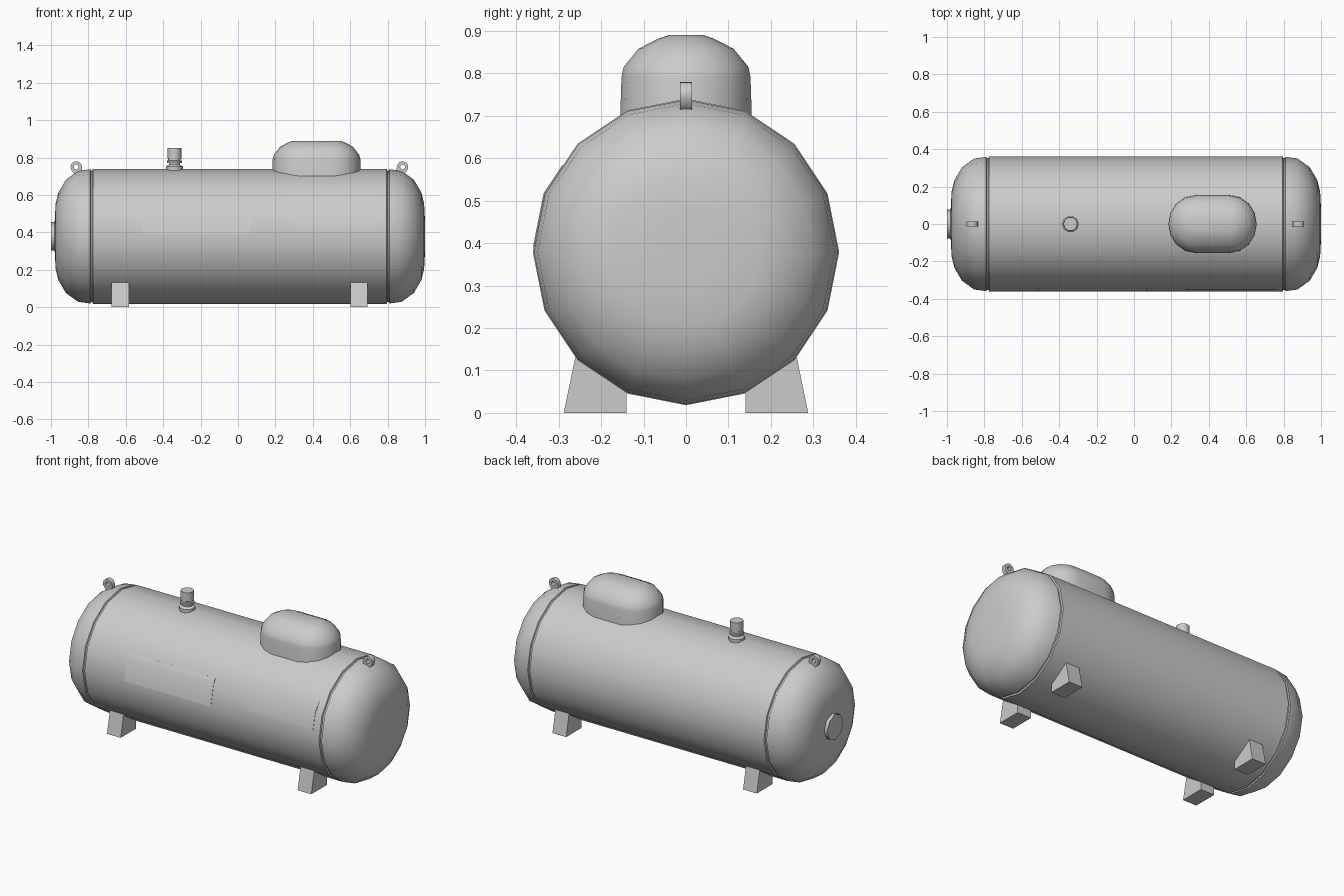
import bpy, bmesh, math
from mathutils import Vector, Matrix

if "Cube" in bpy.data.objects:
    bpy.data.objects.remove(bpy.data.objects["Cube"], do_unlink=True)

COLOR = (0.6, 0.6, 0.6, 1)
paint = bpy.data.materials.new("light_grey_paint")
paint.use_nodes = True
paint.diffuse_color = COLOR
paint.node_tree.nodes["Principled BSDF"].inputs["Base Color"].default_value = COLOR

TANK_Z, TANK_R, TANK_X = 0.379, 0.361, 0.01


def finish(name, bm, smooth=50):
    """Turn a bmesh into a painted object, smooth below the given angle."""
    bmesh.ops.recalc_face_normals(bm, faces=bm.faces)
    mesh = bpy.data.meshes.new(name)
    bm.to_mesh(mesh)
    bm.free()
    mesh.materials.append(paint)
    obj = bpy.data.objects.new(name, mesh)
    bpy.context.collection.objects.link(obj)
    if smooth:
        bpy.ops.object.select_all(action='DESELECT')
        bpy.context.view_layer.objects.active = obj
        obj.select_set(True)
        bpy.ops.object.shade_smooth_by_angle(angle=math.radians(smooth))
    return obj


def loft(name, rings, smooth=50):
    """Skin closed rings of points and cap both ends."""
    bm = bmesh.new()
    loops = [[bm.verts.new(p) for p in ring] for ring in rings]
    n = len(loops[0])
    for a, b in zip(loops, loops[1:]):
        for i in range(n):
            j = (i + 1) % n
            bm.faces.new((a[i], a[j], b[j], b[i]))
    bm.faces.new(loops[0])
    bm.faces.new(loops[-1])
    return finish(name, bm, smooth)


def lathe(name, profile, sides, matrix):
    """Revolve (height, radius) pairs about local z."""
    angles = [math.tau * i / sides for i in range(sides)]
    rings = [[matrix @ Vector((r * math.cos(a), r * math.sin(a), h)) for a in angles]
             for h, r in profile]
    return loft(name, rings)


# Tank body with weld grooves and domed ends
end = [(0.785, TANK_R), (0.788, 0.352), (0.797, 0.352), (0.80, 0.359), (0.865, 0.35),
       (0.93, 0.303), (0.97, 0.235), (0.985, 0.175), (0.99, 0.08)]
profile = [(-x, r) for x, r in reversed(end)] + end
along_x = Matrix.Rotation(math.pi / 2, 4, 'Y')
lathe("tank", profile, 16, Matrix.Translation((TANK_X, 0, TANK_Z)) @ along_x)

# Round gauge on the left-hand end
lathe("end_gauge", [(-1.0, 0.077), (-0.95, 0.077)], 8,
      Matrix.Translation((0, 0, TANK_Z)) @ along_x)

# Relief valve
lathe("relief_valve", [(0.72, 0.045), (0.752, 0.045), (0.762, 0.03), (0.77, 0.03),
                       (0.772, 0.04), (0.783, 0.04), (0.785, 0.033), (0.794, 0.033),
                       (0.796, 0.037), (0.85, 0.037)],
      10, Matrix.Translation((-0.34, 0, 0)))


# Valve cover dome with a rounded oblong outline
def oblong(z, half_x, half_y, straight=0.09, steps=8):
    points = []
    for side in (1, -1):
        for i in range(steps + 1):
            a = math.pi * (i / steps - 0.5)
            points.append((0.42 + side * (straight + (half_x - straight) * math.cos(a)),
                           side * half_y * math.sin(a), z))
    return points


loft("valve_cover", [oblong(0.67, 0.237, 0.156), oblong(0.79, 0.235, 0.152),
                     oblong(0.815, 0.228, 0.147), oblong(0.858, 0.195, 0.112),
                     oblong(0.882, 0.15, 0.065), oblong(0.89, 0.125, 0.04)])

# Four tapered feet
for x, end_name in ((-0.63, "right"), (0.647, "left")):
    for s, row in ((-1, "front"), (1, "back")):
        rings = [[(x + dx, s * y, z) for y, z in
                  ((0.14, 0), (0.288, 0), (0.258, 0.145), (0.14, 0.145))]
                 for dx in (-0.046, 0.046)]
        loft(f"{row}_{end_name}_foot", rings, 0)


# Lifting lugs: rounded plates with a hole, leaning towards the tank ends
def lug(name, x, lean):
    bm = bmesh.new()
    steps = 16
    outer, inner = [], []
    for i in range(steps):
        a = math.tau * i / steps
        c, s = math.cos(a), math.sin(a)
        drop = 0.045 if s < -0.01 else 0.03
        outer.append((0.03 * c, drop * s))
        inner.append((0.013 * c, 0.013 * s))
    turn = Matrix.Translation((x, 0, 0.75)) @ Matrix.Rotation(lean, 4, 'Y')
    rows = [[bm.verts.new(turn @ Vector((px, y, pz))) for px, pz in pts]
            for pts, y in ((outer, -0.014), (outer, 0.014), (inner, 0.014), (inner, -0.014))]
    for k in range(4):
        a, b = rows[k], rows[(k + 1) % 4]
        for i in range(steps):
            j = (i + 1) % steps
            bm.faces.new((a[i], a[j], b[j], b[i]))
    finish(name, bm)


lug("right_lifting_lug", -0.865, -0.35)
lug("left_lifting_lug", 0.88, 0.35)


# Thin plate following the facets of the tank's front
def plate(name, x0, x1, degrees):
    rings = []
    for x in (x0, x1):
        ring = []
        for r, order in ((TANK_R + 0.002, degrees), (TANK_R - 0.004, degrees[::-1])):
            for d in order:
                # distance to the flat facet at this angle
                off = d % 22.5 - 11.25
                flat = r * math.cos(math.radians(11.25)) / math.cos(math.radians(off))
                a = math.radians(d)
                ring.append((x, -flat * math.cos(a), TANK_Z + flat * math.sin(a)))
        rings.append(ring)
    loft(name, rings)


plate("front_label", -0.51, 0.07, [2, 22.5, 28])
plate("front_notice", 0.28, 0.75, [8, 22.5, 35])
